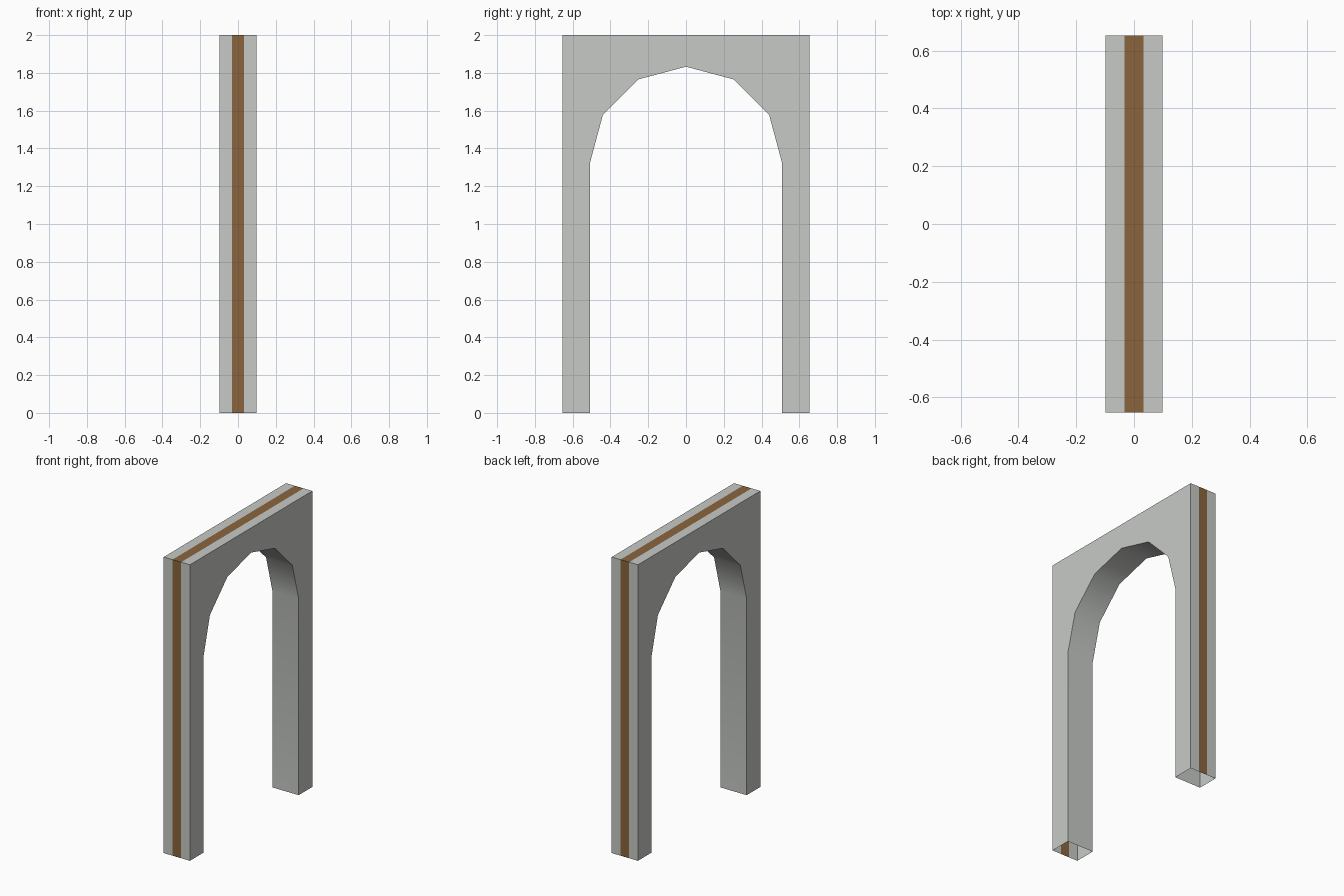
import bpy, bmesh, math

if "Cube" in bpy.data.objects:
    bpy.data.objects.remove(bpy.data.objects["Cube"])

HALF_DEPTH, HALF_WIDTH, HEIGHT = 0.098, 0.653, 2.0
ARCH_R, SPRING, SEGMENTS = 0.508, 1.325, 6
STRIPE = HALF_DEPTH / 3


def make_material(name, colour):
    mat = bpy.data.materials.new(name)
    mat.diffuse_color = (*colour, 1)
    mat.use_nodes = True
    mat.node_tree.nodes["Principled BSDF"].inputs["Base Color"].default_value = mat.diffuse_color
    return mat


bm = bmesh.new()


def rail(x, profile):
    return [bm.verts.new((x, y, z)) for y, z in profile]


def strip(a, b, material, smooth=False):
    for i in range(len(a) - 1):
        face = bm.faces.new((a[i], a[i + 1], b[i + 1], b[i]))
        face.material_index = material
        face.smooth = smooth


# Outer frame profile and polygonal arch opening, both open at the floor
outer = [(-HALF_WIDTH, 0), (-HALF_WIDTH, HEIGHT), (HALF_WIDTH, HEIGHT), (HALF_WIDTH, 0)]
angles = [math.pi * i / SEGMENTS for i in range(SEGMENTS + 1)]
arch = [(ARCH_R * math.cos(a), SPRING + ARCH_R * math.sin(a)) for a in angles]
inner = [(ARCH_R, 0)] + arch + [(-ARCH_R, 0)]

# Outer surface in three bands, the middle one being the brown stripe
outer_rails = [rail(x, outer) for x in (-HALF_DEPTH, -STRIPE, STRIPE, HALF_DEPTH)]
for i, material in enumerate((0, 1, 0)):
    strip(outer_rails[i], outer_rails[i + 1], material)

# Softly shaded inside of the opening
inner_rails = [rail(x, inner) for x in (-HALF_DEPTH, HALF_DEPTH)]
strip(inner_rails[0], inner_rails[1], 0, smooth=True)

# Two broad faces
for o, n in ((outer_rails[0], inner_rails[0]), (outer_rails[3], inner_rails[1])):
    bm.faces.new(o + n)

bmesh.ops.recalc_face_normals(bm, faces=bm.faces[:])
for edge in bm.edges:
    if len(edge.link_faces) == 2 and edge.calc_face_angle() > math.radians(45):
        edge.smooth = False

mesh = bpy.data.meshes.new("archway")
bm.to_mesh(mesh)
bm.free()
mesh.materials.append(make_material("pale grey stone", (0.571, 0.591, 0.565)))
mesh.materials.append(make_material("brown stripe", (0.254, 0.130, 0.048)))
bpy.context.collection.objects.link(bpy.data.objects.new("archway", mesh))
